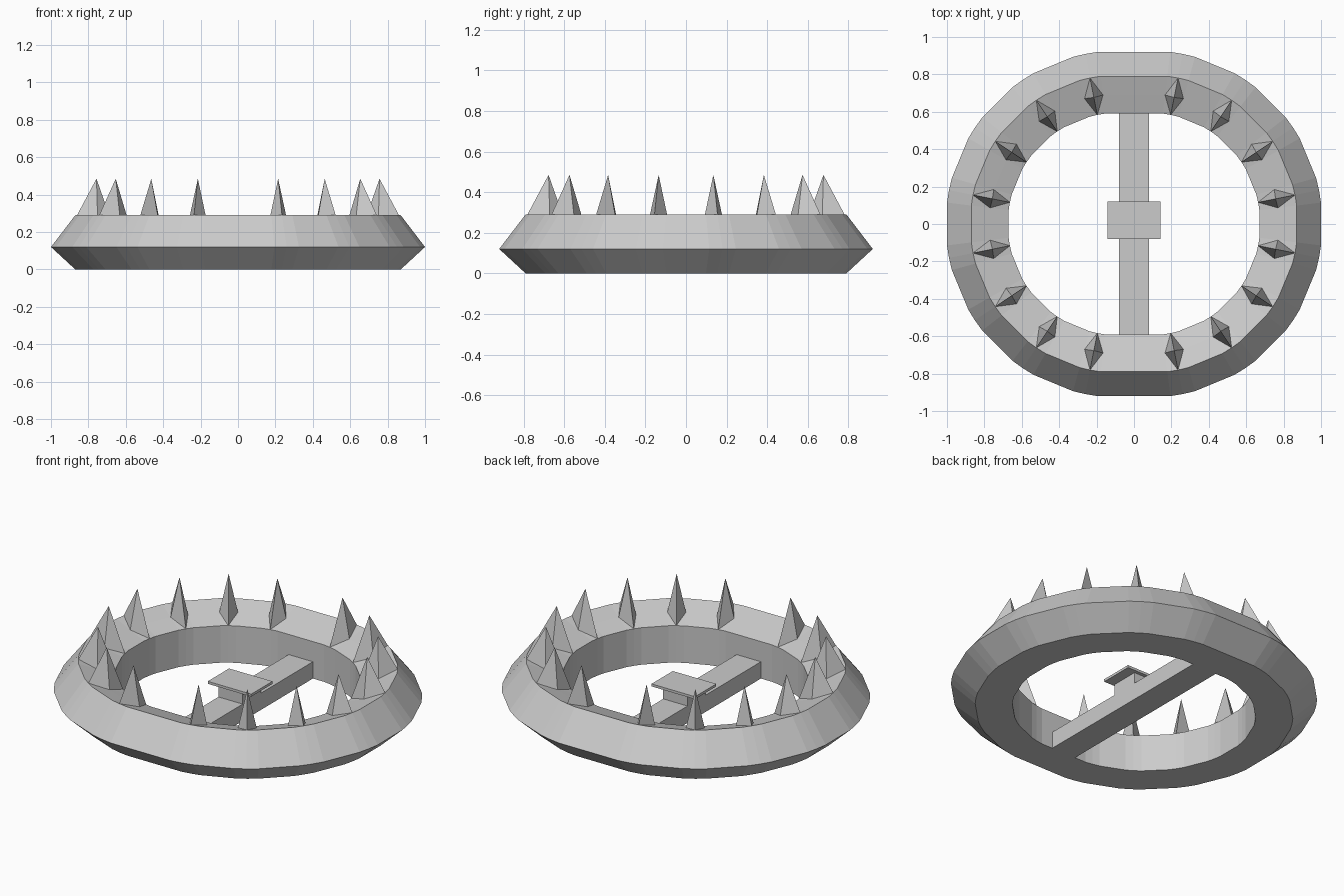
import bpy, bmesh
from math import radians, cos, sin

if "Cube" in bpy.data.objects:
    bpy.data.objects.remove(bpy.data.objects["Cube"])

STRETCH = 0.08          # half-length of the straight part joining the two half rings
HALF_SPIKE = 4.15       # half angle of a spike segment

# ring cross-section (radius, height); index 4 carries the spikes
PROFILE = [(0.595, 0.0), (0.796, 0.0), (0.927, 0.12),
           (0.796, 0.29), (0.695, 0.255), (0.595, 0.22)]
TIP = (0.69, 0.485)


def finish(bm, name):
    bmesh.ops.recalc_face_normals(bm, faces=bm.faces)
    mesh = bpy.data.meshes.new(name)
    bm.to_mesh(mesh)
    bm.free()
    obj = bpy.data.objects.new(name, mesh)
    bpy.context.collection.objects.link(obj)
    return obj


def box(name, x, y, z):
    bm = bmesh.new()
    bmesh.ops.create_cube(bm, size=1)
    for v in bm.verts:
        v.co = [lo + (c + 0.5) * (hi - lo) for c, (lo, hi) in zip(v.co, (x, y, z))]
    return finish(bm, name)


# spiked ring: profile swept round, the middle of each narrow segment pulled up
bm = bmesh.new()
loops, tips = [], []
for i in range(16):
    for step in (-1, 0, 1):
        a = radians(11.25 + 22.5 * i + HALF_SPIKE * step)
        shift = STRETCH if cos(a) > 0 else -STRETCH
        loop = []
        for k, (r, z) in enumerate(PROFILE):
            peak = step == 0 and k == 4
            if peak:
                r, z = TIP
            v = bm.verts.new((r * cos(a) + shift, r * sin(a), z))
            if peak:
                tips.append(v)
            loop.append(v)
        loops.append(loop)
n = len(PROFILE)
for i, cur in enumerate(loops):
    nxt = loops[(i + 1) % len(loops)]
    for k in range(n):
        bm.faces.new((cur[k], cur[(k + 1) % n], nxt[(k + 1) % n], nxt[k]))

# split the spike faces so each spike is a clean four-sided point
for tip in tips:
    for face in list(tip.link_faces):
        for lp in face.loops:
            if lp.vert == tip:
                a, b = lp.link_loop_prev.vert, lp.link_loop_next.vert
        bmesh.utils.face_split(face, a, b)
finish(bm, "spiked_ring")

# cross bar, trigger post and pressure plate
box("cross_bar", (-0.08, 0.08), (-0.592, 0.592), (0.0, 0.10))
box("trigger_post", (-0.08, 0.08), (-0.07, 0.10), (0.09, 0.17))
box("pressure_plate", (-0.143, 0.143), (-0.08, 0.12), (0.165, 0.18))
